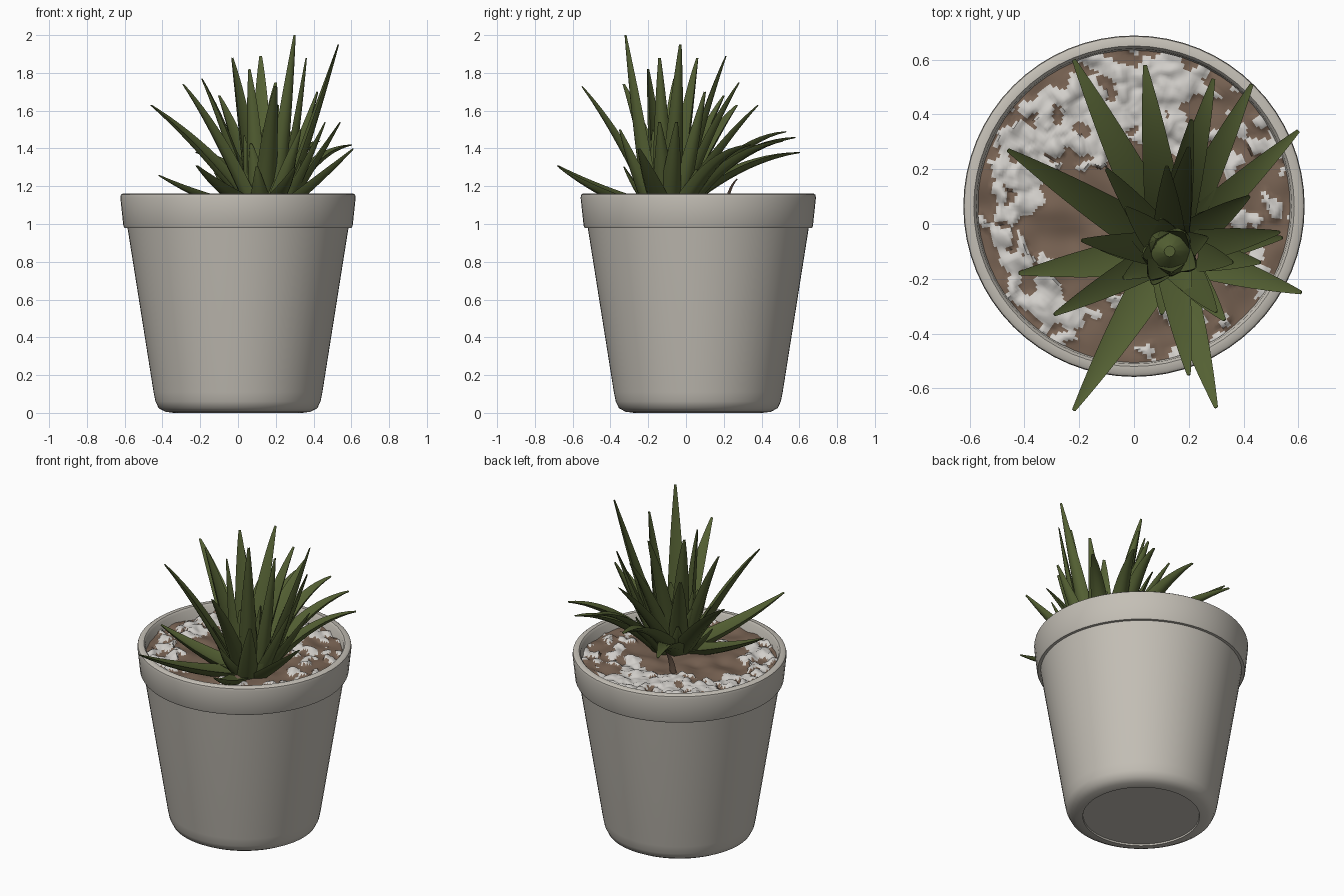
import bpy, bmesh, math
from mathutils import Vector, noise

cube = bpy.data.objects.get("Cube")
if cube:
    bpy.data.objects.remove(cube, do_unlink=True)


def material(name, rgb):
    mat = bpy.data.materials.new(name)
    mat.use_nodes = True
    mat.diffuse_color = (*rgb, 1)
    bsdf = mat.node_tree.nodes["Principled BSDF"]
    bsdf.inputs["Base Color"].default_value = (*rgb, 1)
    bsdf.inputs["Roughness"].default_value = 0.8
    return mat


CLAY = material("pale clay", (0.55, 0.52, 0.465))
SOIL = material("brown soil", (0.185, 0.122, 0.085))
STONE = material("white gravel", (0.64, 0.62, 0.59))
GREEN = material("leaf green", (0.088, 0.117, 0.033))

POT = Vector((0, 0.065, 0))
CROWN = Vector((0.13, -0.1, 1.09))


def finish(bm, name, mats, angle=40):
    bmesh.ops.recalc_face_normals(bm, faces=bm.faces)
    mesh = bpy.data.meshes.new(name)
    bm.to_mesh(mesh)
    bm.free()
    for mat in mats:
        mesh.materials.append(mat)
    obj = bpy.data.objects.new(name, mesh)
    bpy.context.collection.objects.link(obj)
    bpy.ops.object.select_all(action="DESELECT")
    obj.select_set(True)
    bpy.context.view_layer.objects.active = obj
    bpy.ops.object.shade_smooth_by_angle(angle=math.radians(angle))


def bridge(bm, rings, cap_start=True):
    for a, b in zip(rings, rings[1:]):
        n = len(a)
        for i in range(n):
            j = (i + 1) % n
            bm.faces.new((a[i], a[j], b[j], b[i]))
    if cap_start:
        bm.faces.new(rings[0][::-1])
    bm.faces.new(rings[-1])


def circle(bm, centre, radius, z, n):
    return [bm.verts.new((centre.x + radius * math.cos(math.tau * i / n),
                          centre.y + radius * math.sin(math.tau * i / n), z))
            for i in range(n)]


# Pot: shallow foot, rounded lower edge, tapered wall, collar and inner wall
profile = [(0.338, 0.01), (0.34, 0.0), (0.385, 0.006), (0.42, 0.025), (0.437, 0.06),
           (0.447, 0.11), (0.585, 0.98), (0.602, 0.98), (0.607, 0.99), (0.623, 1.14),
           (0.62, 1.155), (0.61, 1.162), (0.585, 1.162), (0.575, 1.15), (0.56, 1.0)]
bm = bmesh.new()
bridge(bm, [circle(bm, POT, r, z, 64) for r, z in profile])
finish(bm, "pot", [CLAY])


# Potting bed: soil strewn with gravel chips, dense at the back, none in front
def gravel_chip(x, y):
    """Distance to the nearest chip's middle, and whether that chip is stone."""
    wobble = 0.03 * noise.noise(Vector((x * 18, y * 18, 5)))
    distances, points = noise.voronoi(Vector((x + wobble, y - wobble, 0)) * 18)
    chip = points[0] / 18
    reach = math.hypot(chip.x - POT.x, chip.y - POT.y)
    if reach > 0.53:
        cover = 0.2
    elif chip.y > 0.18 and reach > 0.2:
        cover = 0.82 if chip.x < 0.27 else 0.5
    elif chip.x < 0 and chip.y > -0.37 and reach > 0.36:
        cover = 0.66
    elif chip.x > 0 and chip.y > -0.2 and reach > 0.38:
        cover = 0.5
    else:
        cover = 0.03
    chance = math.sin(chip.x * 91 + chip.y * 57) * 437 % 1
    return distances[0], chance < cover


bm = bmesh.new()
rings = [circle(bm, POT, 0.57 * (1 - k / 60), 1, 220) for k in range(60)]
bridge(bm, rings, cap_start=False)
for v in bm.verts:
    gap, stony = gravel_chip(v.co.x, v.co.y)
    v.co.z = 1.095 + 0.02 * noise.noise(Vector((v.co.x * 9, v.co.y * 9, 1)))
    if stony:
        v.co.z += 0.03 * max(0, 1 - gap)
for f in bm.faces:
    middle = f.calc_center_median()
    f.material_index = int(gravel_chip(middle.x, middle.y)[1])
finish(bm, "potting_bed", [SOIL, STONE], 60)

# Stem: stout core holding the leaf bases
bm = bmesh.new()
bridge(bm, [circle(bm, CROWN, r, z, 12)
            for r, z in ((0.09, 1.05), (0.1, 1.15), (0.07, 1.22), (0.02, 1.27))])
finish(bm, "stem", [GREEN])


# Leaves: tapered blades with a keeled underside, swept along a bent path
def leaf(name, base, bend, tip, width, mat=GREEN, steps=12):
    bm = bmesh.new()
    rings = []
    for k in range(steps + 1):
        t = k / steps
        centre = base * (1 - t) ** 2 + bend * 2 * t * (1 - t) + tip * t * t
        along = ((bend - base) * (1 - t) + (tip - bend) * t).normalized()
        out = Vector((tip.x - base.x, tip.y - base.y, 0)).normalized()
        side = Vector((-out.y, out.x, 0))
        top = along.cross(side).normalized()
        w = width * (0.8 + 0.5 * t) * (1 - t) + 0.007
        section = ((-1, 0.15), (0, -0.08), (1, 0.15), (0.65, -0.45), (0, -0.7), (-0.65, -0.45))
        rings.append([bm.verts.new(centre + side * w * a + top * w * b)
                      for a, b in section])
    bridge(bm, rings)
    finish(bm, name, [mat], 50)


def grow(name, tip, width):
    tip = Vector(tip)
    out = Vector((tip.x - CROWN.x, tip.y - CROWN.y, 0))
    base = CROWN + out.normalized() * (0.1 if tip.x > 0.28 else 0.05)
    if tip.y > 0.3 and tip.z < 1.55:
        lift = 0.95    # arching over the back
    elif tip.z < 1.35:
        lift = 0.3     # lying low, tip turned up
    elif tip.x < 0.28:
        lift = 0.64    # rising, then leaning out
    else:
        lift = 0.48    # sweeping straight up
    bend = base.lerp(tip, 0.5)
    bend.z = base.z + lift * (tip.z - base.z)
    leaf(name, base, bend, tip, width)


outer_tips = [(-0.22, 0.6, 1.38), (0.04, 0.58, 1.46), (0.21, 0.38, 1.63), (0.29, 0.53, 1.49),
              (0.43, 0.51, 1.44), (0.6, 0.34, 1.42), (0.61, -0.25, 1.4), (0.3, -0.67, 1.3),
              (-0.22, -0.68, 1.31), (-0.42, -0.18, 1.26), (-0.46, 0.27, 1.63)]
tall_tips = [(0.53, -0.03, 1.95), (0.3, -0.32, 2.0), (0.12, 0.21, 1.89), (-0.03, 0.06, 1.88),
             (-0.29, -0.33, 1.74), (0.2, -0.55, 1.73), (0.46, -0.14, 1.54), (0.36, -0.14, 1.88),
             (-0.19, -0.06, 1.77), (0.2, 0.28, 1.75), (0.06, -0.2, 1.82), (0.42, 0.1, 1.7),
             (-0.1, 0.2, 1.68), (0.54, -0.05, 1.54), (0.33, -0.35, 1.5)]
for i, tip in enumerate(outer_tips):
    grow(f"outer_leaf_{i + 1}", tip, 0.085 if tip[0] < 0.1 else 0.07)
for i, tip in enumerate(tall_tips):
    grow(f"tall_leaf_{i + 1}", tip, 0.068)

# Short young leaves crowding the crown, the inner ones nearly upright
for i in range(18):
    angle = i * 2.4
    reach = 0.05 + 0.012 * i
    tip = CROWN + Vector((reach * math.cos(angle), reach * math.sin(angle),
                          0.44 - 0.015 * i))
    grow(f"young_leaf_{i + 1}", tip, 0.065)

# Dry sprout behind the plant
leaf("dry_sprout", Vector((-0.05, 0.2, 1.07)), Vector((-0.05, 0.22, 1.2)),
     Vector((-0.05, 0.27, 1.24)), 0.02, SOIL)
